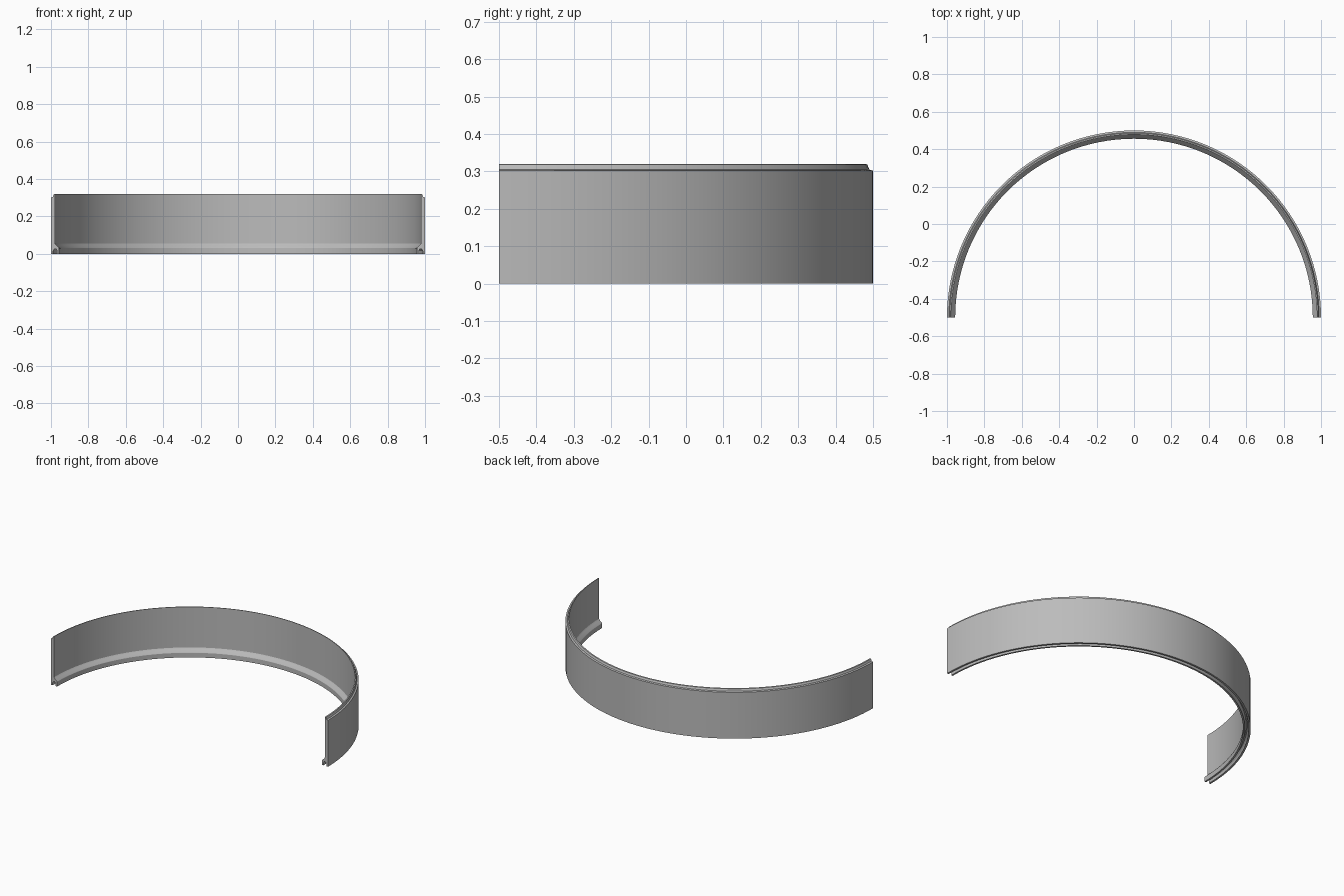
import bpy
import bmesh
import math
from mathutils import Vector

cube = bpy.data.objects.get("Cube")
if cube:
    bpy.data.objects.remove(cube, do_unlink=True)

grey = bpy.data.materials.new("plain grey")
grey.use_nodes = True
colour = (0.5, 0.5, 0.5, 1)
grey.diffuse_color = colour
grey.node_tree.nodes["Principled BSDF"].inputs["Base Color"].default_value = colour

# Cross-section as (radius, height): wall, top lip, inner foot, bottom groove
profile = [
    (1.0, 0.0), (1.0, 0.302), (0.99, 0.305), (0.985, 0.318), (0.982, 0.32),
    (0.978, 0.32), (0.978, 0.055), (0.973, 0.047), (0.958, 0.034),
    (0.956, 0.03), (0.956, 0.0), (0.967, 0.0), (0.967, 0.016),
    (0.973, 0.027), (0.981, 0.027), (0.988, 0.016), (0.988, 0.0),
]
SEGMENTS = 64
CENTRE = Vector((0, -0.5, 0))

# Sweep the cross-section through half a turn
bm = bmesh.new()
rings = []
for i in range(SEGMENTS + 1):
    a = math.pi * i / SEGMENTS
    rings.append([bm.verts.new(CENTRE + Vector((r * math.cos(a), r * math.sin(a), z)))
                  for r, z in profile])
n = len(profile)
for a, b in zip(rings, rings[1:]):
    for j in range(n):
        k = (j + 1) % n
        bm.faces.new((a[j], b[j], b[k], a[k]))

# Flat end caps
bm.faces.new(rings[0])
bm.faces.new(rings[-1][::-1])
bmesh.ops.recalc_face_normals(bm, faces=bm.faces[:])

mesh = bpy.data.meshes.new("half_ring_band")
bm.to_mesh(mesh)
bm.free()
mesh.materials.append(grey)
band = bpy.data.objects.new("half_ring_band", mesh)
bpy.context.collection.objects.link(band)
bpy.context.view_layer.objects.active = band
band.select_set(True)
bpy.ops.object.shade_smooth_by_angle(angle=math.radians(25))
